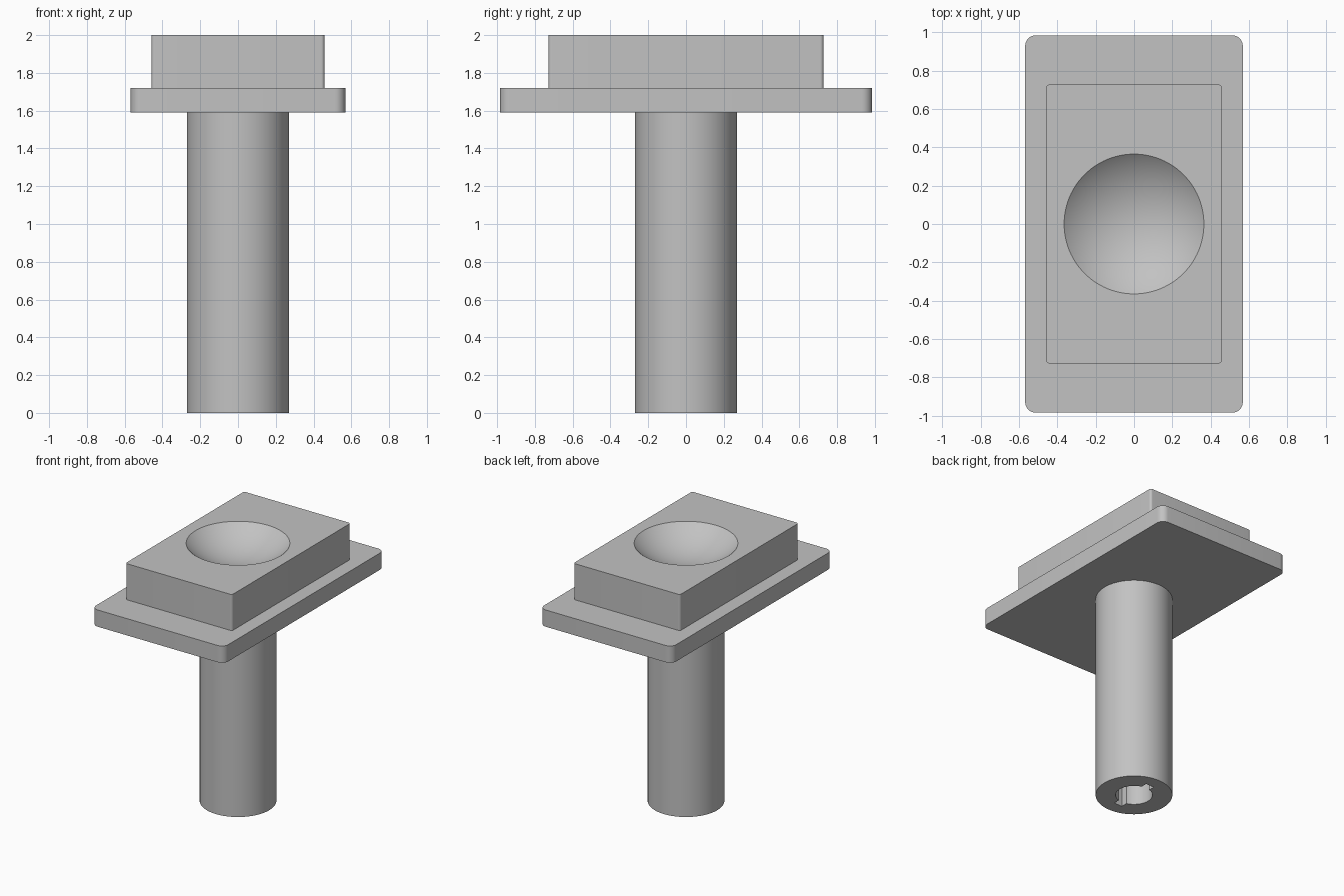
import bpy
import bmesh
from math import cos, sin, pi

cube = bpy.data.objects.get("Cube")
if cube:
    bpy.data.objects.remove(cube, do_unlink=True)

grey = bpy.data.materials.new("plain_grey")
grey.use_nodes = True
colour = (0.54, 0.54, 0.54, 1)
grey.diffuse_color = colour
grey.node_tree.nodes["Principled BSDF"].inputs["Base Color"].default_value = colour


def activate(obj):
    bpy.ops.object.select_all(action="DESELECT")
    obj.select_set(True)
    bpy.context.view_layer.objects.active = obj


def prism(name, outline, z0, z1):
    """Extrude a closed outline from z0 up to z1."""
    bm = bmesh.new()
    base = bm.faces.new([bm.verts.new((x, y, z0)) for x, y in outline])
    top = bmesh.ops.extrude_face_region(bm, geom=[base])["geom"]
    verts = [v for v in top if isinstance(v, bmesh.types.BMVert)]
    bmesh.ops.translate(bm, vec=(0, 0, z1 - z0), verts=verts)
    bmesh.ops.recalc_face_normals(bm, faces=bm.faces)
    mesh = bpy.data.meshes.new(name)
    bm.to_mesh(mesh)
    bm.free()
    mesh.materials.append(grey)
    obj = bpy.data.objects.new(name, mesh)
    bpy.context.collection.objects.link(obj)
    return obj


def rounded_rectangle(half_x, half_y, radius, steps=8):
    points = []
    for i, (sx, sy) in enumerate([(1, 1), (-1, 1), (-1, -1), (1, -1)]):
        for k in range(steps + 1):
            a = (i + k / steps) * pi / 2
            points.append((sx * (half_x - radius) + radius * cos(a),
                           sy * (half_y - radius) + radius * sin(a)))
    return points


def circle(radius, sides=64):
    return [(radius * cos(2 * pi * i / sides), radius * sin(2 * pi * i / sides))
            for i in range(sides)]


def cut(obj, cutter):
    """Subtract the cutter and remove it."""
    mod = obj.modifiers.new("cut", "BOOLEAN")
    mod.operation = "DIFFERENCE"
    mod.solver = "EXACT"
    mod.object = cutter
    activate(obj)
    bpy.ops.object.modifier_apply(modifier=mod.name)
    bpy.data.objects.remove(cutter, do_unlink=True)


# Flange plate and raised cap
flange = prism("flange", rounded_rectangle(0.568, 0.985, 0.055), 1.59, 1.72)
cap = prism("cap", rounded_rectangle(0.458, 0.728, 0.018), 1.72, 2.0)

# Shallow spherical finger dish in the cap
dish_radius, dish_depth = 0.365, 0.14
ball_radius = (dish_radius ** 2 + dish_depth ** 2) / (2 * dish_depth)
bpy.ops.mesh.primitive_uv_sphere_add(segments=96, ring_count=96, radius=ball_radius,
                                     location=(0, 0, 2 - dish_depth + ball_radius))
ball = bpy.context.object
ball.data.materials.append(grey)
cut(cap, ball)

# Round stem with a blind bore and two opposed key slots
stem = prism("stem", circle(0.27), 0, 1.59)
bore_top = 0.6
cut(stem, prism("bore_cutter", circle(0.13), -0.1, bore_top))
slot = [(-0.035, -0.175), (0.035, -0.175), (0.035, 0.175), (-0.035, 0.175)]
cut(stem, prism("slot_cutter", slot, -0.1, bore_top))

# Smooth the curves and keep the edges crisp
for part in (flange, cap, stem):
    activate(part)
    bpy.ops.object.shade_smooth_by_angle(angle=pi / 6)
